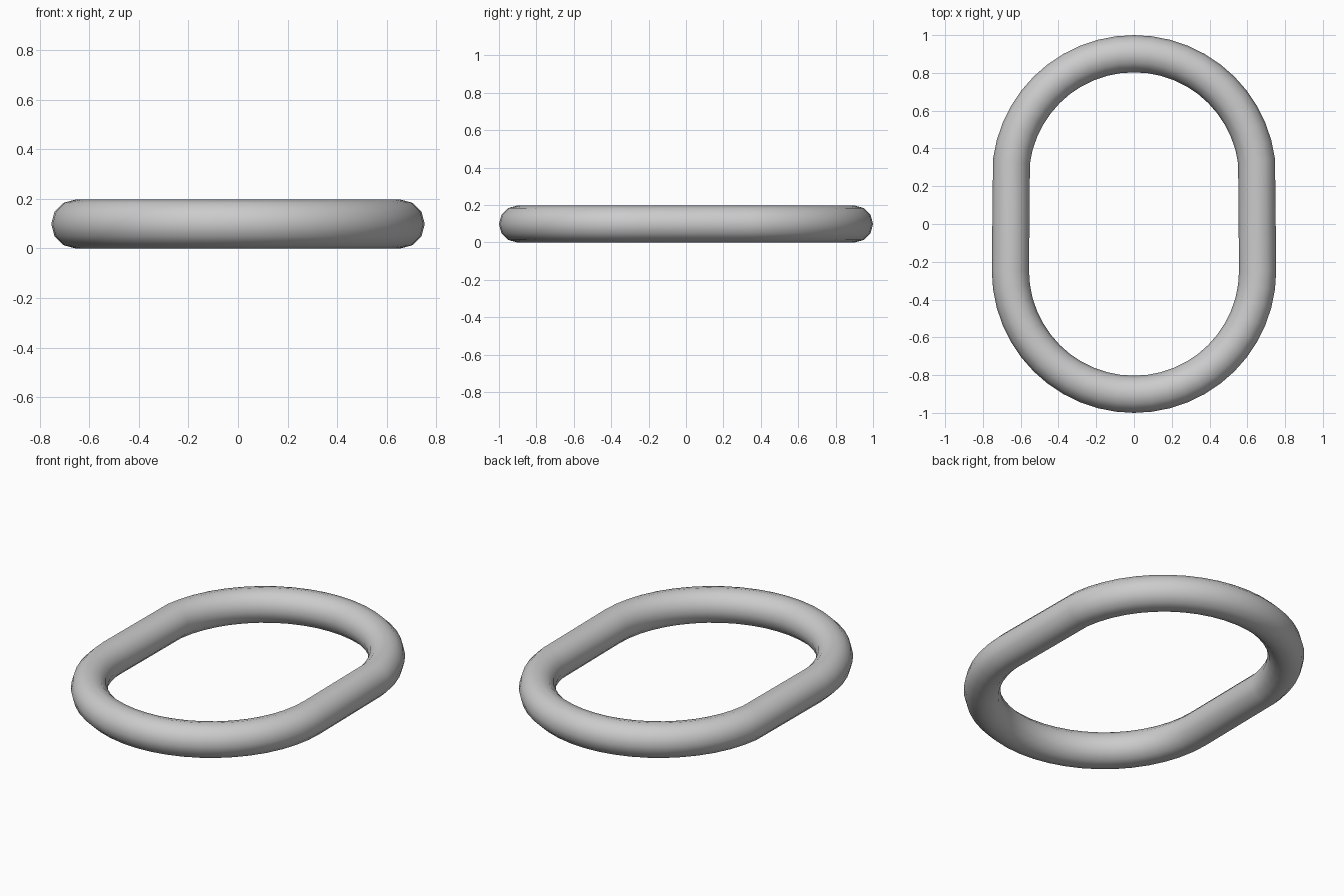
import bpy

if "Cube" in bpy.data.objects:
    bpy.data.objects.remove(bpy.data.objects["Cube"])

MAJOR, MINOR = 0.6545, 0.0985     # bend radius and rod radius
HALF_STRAIGHT = 1.0 - MAJOR - MINOR

# Chain link: a torus split into two half rings joined by straight rods
bpy.ops.mesh.primitive_torus_add(major_segments=48, minor_segments=12,
                                 major_radius=MAJOR, minor_radius=MINOR)
link = bpy.context.object
link.name = "chain_link"
for v in link.data.vertices:
    v.co.y += HALF_STRAIGHT if v.co.y > 0.001 else -HALF_STRAIGHT
    v.co.z += MINOR
link.data.update()

# Smooth rod surface
bpy.ops.object.shade_smooth()
